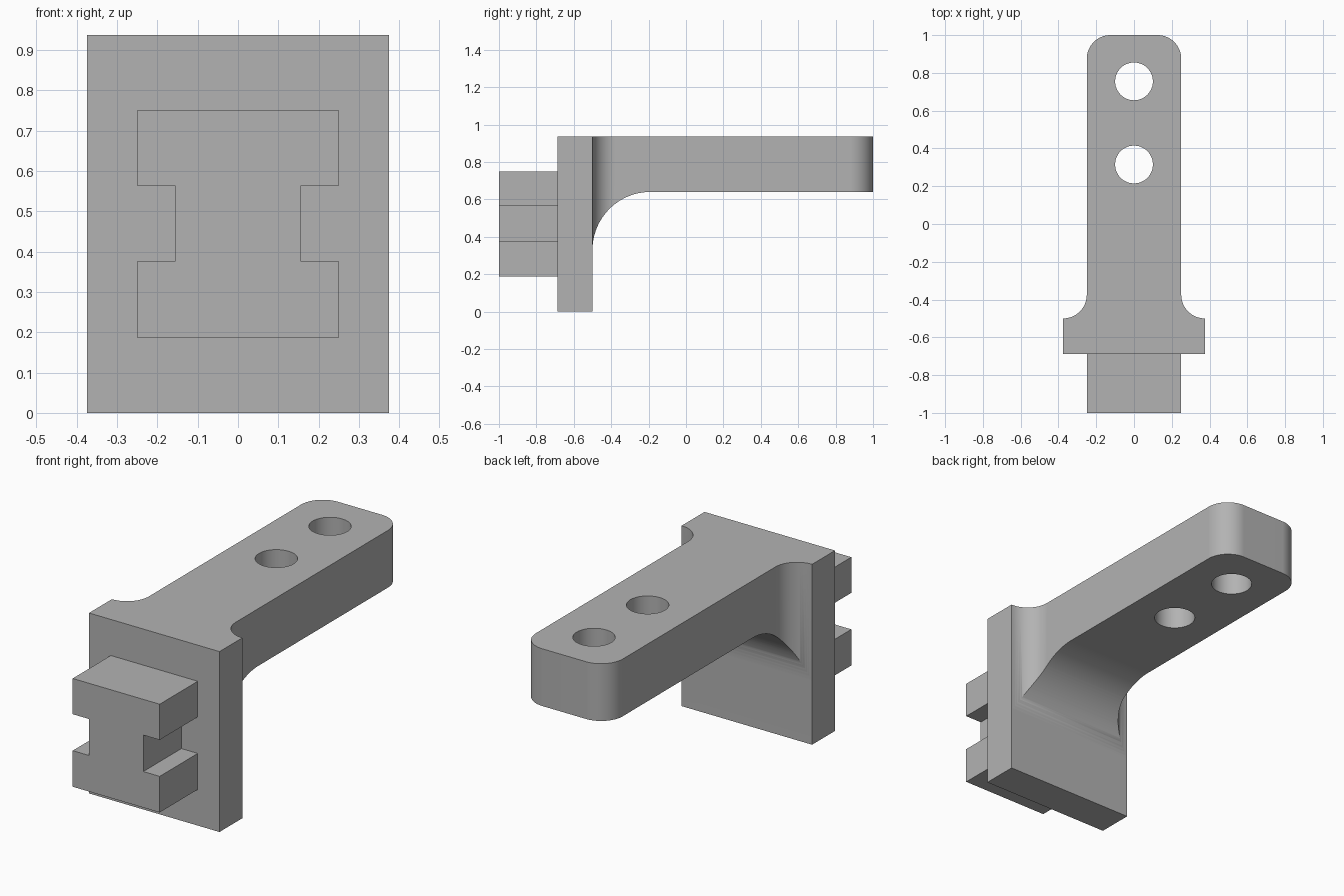
import bpy
import bmesh
from math import cos, sin, pi, radians
from mathutils import Vector

if "Cube" in bpy.data.objects:
    bpy.data.objects.remove(bpy.data.objects["Cube"], do_unlink=True)

grey = bpy.data.materials.new("plain grey")
grey.use_nodes = True
colour = (0.45, 0.45, 0.45, 1)
grey.diffuse_color = colour
grey.node_tree.nodes["Principled BSDF"].inputs["Base Color"].default_value = colour


def arc(cx, cy, r, start, end, steps=16):
    """Points of an arc, angles in degrees."""
    angles = [radians(start + (end - start) * i / steps) for i in range(steps + 1)]
    return [(cx + r * cos(a), cy + r * sin(a)) for a in angles]


def mirrored(half):
    """Close a right-hand half outline with its mirror image."""
    return half + [(-x, y) for x, y in reversed(half)]


def prism(name, outline, place, low, high):
    """Extrude an outline; place maps (u, v, depth) to a 3D point."""
    bm = bmesh.new()
    face = bm.faces.new([bm.verts.new(place(u, v, low)) for u, v in outline])
    moved = bmesh.ops.extrude_face_region(bm, geom=[face])["geom"]
    shift = Vector(place(0, 0, high)) - Vector(place(0, 0, low))
    bmesh.ops.translate(bm, vec=shift,
                        verts=[g for g in moved if isinstance(g, bmesh.types.BMVert)])
    bmesh.ops.recalc_face_normals(bm, faces=bm.faces[:])
    mesh = bpy.data.meshes.new(name)
    bm.to_mesh(mesh)
    bm.free()
    mesh.materials.append(grey)
    obj = bpy.data.objects.new(name, mesh)
    bpy.context.collection.objects.link(obj)
    return obj


def select(obj):
    bpy.ops.object.select_all(action="DESELECT")
    obj.select_set(True)
    bpy.context.view_layer.objects.active = obj


def combine(obj, cutter, operation):
    """Apply a boolean and discard the cutter."""
    mod = obj.modifiers.new("cut", "BOOLEAN")
    mod.operation, mod.object, mod.solver = operation, cutter, "EXACT"
    select(obj)
    bpy.ops.object.modifier_apply(modifier=mod.name)
    bpy.data.objects.remove(cutter, do_unlink=True)


def from_top(u, v, d):
    return (u, v, d)


def from_side(u, v, d):
    return (d, u, v)


def from_front(u, v, d):
    return (u, d, v)


# Plate and arm: plan outline crossed with the side outline
plate_front, plate_back, top, r = -0.6875, -0.5, 0.9375, 0.125
plan = mirrored([(0.375, plate_front)]
                + arc(0.375, plate_back + r, r, 270, 180)
                + arc(0.25 - r, 1 - r, r, 0, 90))
bracket = prism("plate_and_arm", plan, from_top, -0.1, 1.1)

arm_bottom, bend = 0.64, 0.31
side = ([(-0.8, top), (-0.8, 0), (plate_back, 0)]
        + arc(plate_back + bend, arm_bottom - bend, bend, 180, 90, 32)
        + [(1.1, arm_bottom), (1.1, top)])
combine(bracket, prism("side_cutter", side, from_side, -0.5, 0.5), "INTERSECT")

# Bolt holes through the arm
for y in (0.315, 0.755):
    circle = arc(0, y, 0.1, 0, 360, 48)[:-1]
    combine(bracket, prism("hole_cutter", circle, from_top, 0.5, 1.1), "DIFFERENCE")

select(bracket)
bpy.ops.object.shade_smooth_by_angle(angle=pi / 6)
weighted = bracket.modifiers.new("flat face normals", "WEIGHTED_NORMAL")
weighted.keep_sharp = True

# Notched tongue on the front of the plate
tongue = mirrored([(0.25, 0.1875), (0.25, 0.375), (0.156, 0.375),
                   (0.156, 0.5645), (0.25, 0.5645), (0.25, 0.75)])
prism("notched_tongue", tongue, from_front, -1, plate_front)
